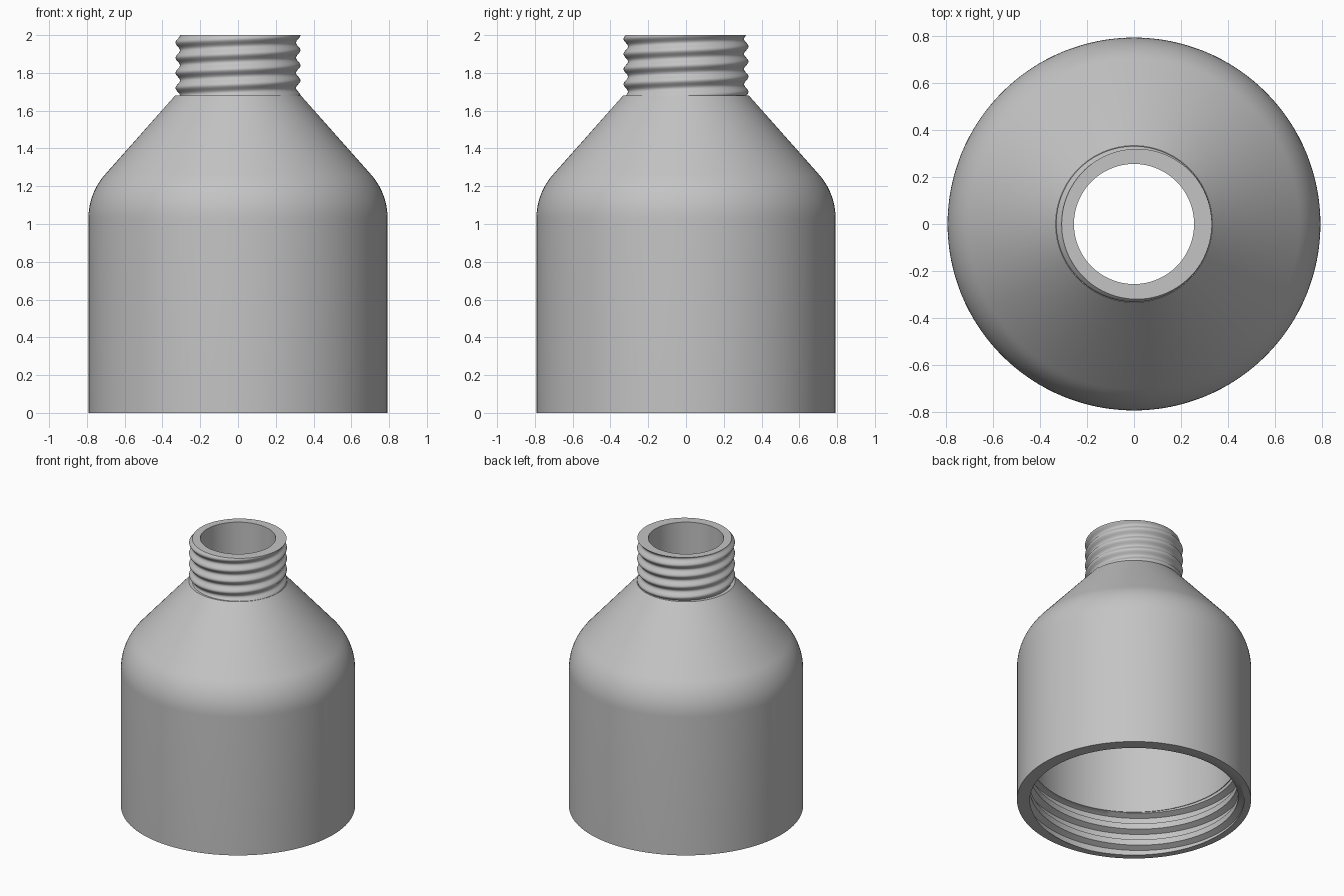
import bpy
import bmesh
import math

SEGMENTS = 128
TAU = 2 * math.pi

cube = bpy.data.objects.get("Cube")
if cube:
    bpy.data.objects.remove(cube, do_unlink=True)


def arc(centre_r, centre_z, radius, sweep, steps=10):
    """Shoulder rounding, from vertical wall inward and upward."""
    return [(centre_r + radius * math.cos(sweep * i / steps),
             centre_z + radius * math.sin(sweep * i / steps))
            for i in range(steps + 1)]


def radius_at(shape, u):
    """Thread radius at fraction u of one pitch."""
    u %= 1.0
    for (ua, ra), (ub, rb) in zip(shape, shape[1:]):
        if u <= ub:
            return ra + (rb - ra) * (u - ua) / (ub - ua)


def thread(shape, pitch, phase, low, high, angle):
    """Section of a right-handed thread at one angle, trimmed to low..high."""
    turn = angle / TAU - phase
    points = []
    for k in range(-2, math.ceil((high - low) / pitch) + 3):
        for u, r in shape[:-1]:
            z = low + pitch * (k + u + turn)
            if z < low or z > high:
                z = min(max(z, low), high)
                r = radius_at(shape, (z - low) / pitch - turn)
            points.append((r, z))
    return points


# Thread shapes: rounded ridges on the neck, flat-topped ones in the socket
neck_shape = [(i / 10, 0.319 + 0.012 * math.cos(TAU * i / 10)) for i in range(11)]
socket_shape = [(0, 0.745), (0.35, 0.745), (0.5, 0.705), (0.85, 0.705), (1, 0.745)]

# Plain turned walls
slope = math.radians(42)
outer_wall = [(0.792, 0)] + arc(0.442, 1.03, 0.35, slope) + [(0.333, 1.68)]
cavity_wall = [(0.70, 0.31)] + arc(0.442, 1.03, 0.258, slope) + [(0.255, 1.63)]


def section(angle):
    """Full closed wall section at one angle."""
    neck = thread(neck_shape, 0.08, 0.0, 1.68, 2.0, angle)
    socket = thread(socket_shape, 0.125, 0.70, 0.0, 0.31, angle)
    return outer_wall + neck + [(0.255, 2.0)] + cavity_wall[::-1] + socket[::-1]


# Sweep the section round the axis
bm = bmesh.new()
columns = []
for i in range(SEGMENTS + 1):
    a = TAU * i / SEGMENTS
    columns.append([bm.verts.new((r * math.cos(a), r * math.sin(a), z))
                    for r, z in section(a)])
for left, right in zip(columns, columns[1:]):
    for j in range(len(left)):
        bm.faces.new((left[j - 1], right[j - 1], right[j], left[j]))
bmesh.ops.remove_doubles(bm, verts=bm.verts[:], dist=0.00005)
bmesh.ops.recalc_face_normals(bm, faces=bm.faces[:])

mesh = bpy.data.meshes.new("threaded_reducer")
bm.to_mesh(mesh)
bm.free()
body = bpy.data.objects.new("threaded_reducer", mesh)
bpy.context.collection.objects.link(body)

# Single grey finish
grey = bpy.data.materials.new("plain_grey")
grey.use_nodes = True
colour = (0.55, 0.55, 0.55, 1)
grey.diffuse_color = colour
grey.node_tree.nodes["Principled BSDF"].inputs["Base Color"].default_value = colour
mesh.materials.append(grey)

bpy.ops.object.select_all(action="DESELECT")
body.select_set(True)
bpy.context.view_layer.objects.active = body
bpy.ops.object.shade_smooth_by_angle(angle=math.radians(35))
